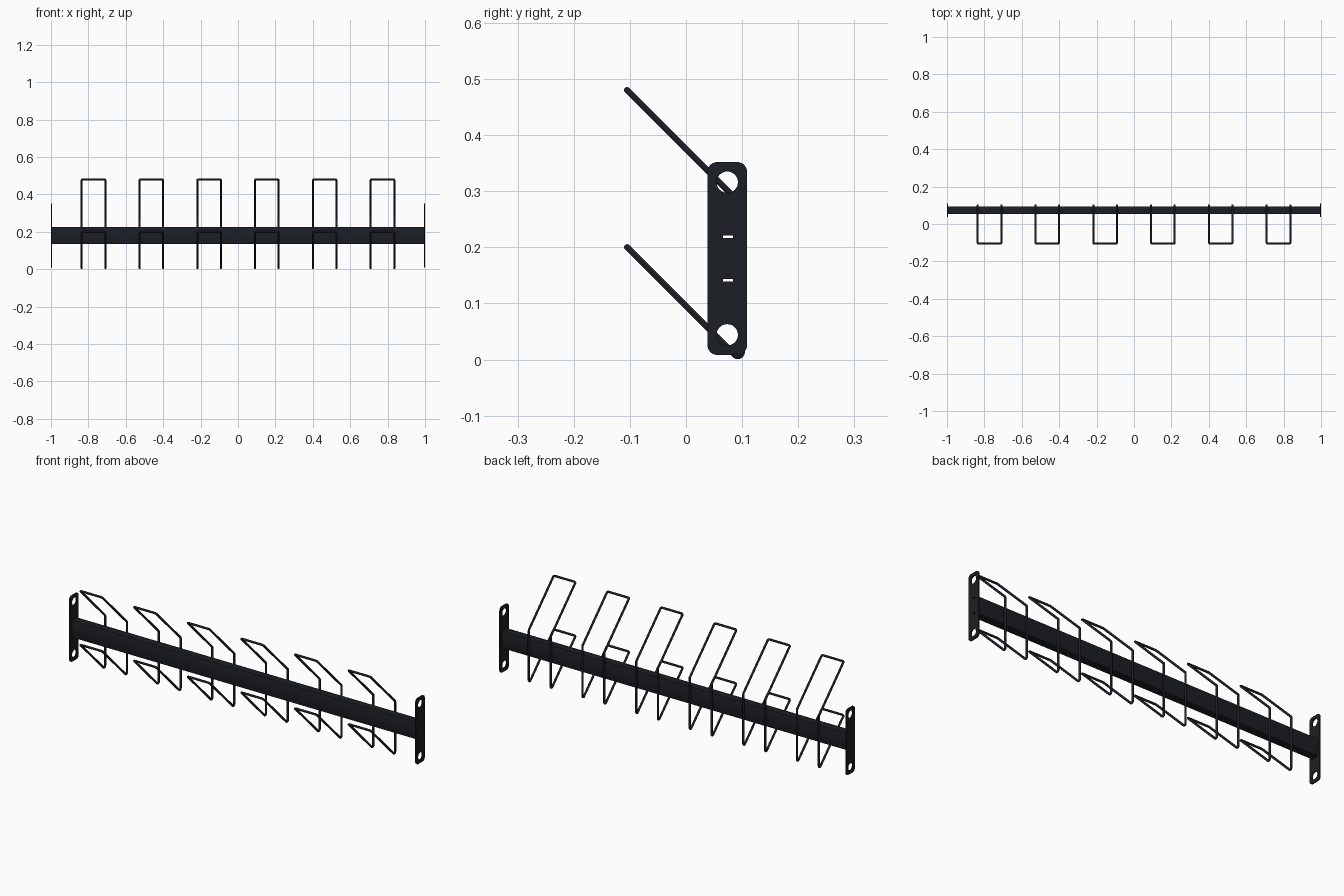
import bpy
from math import pi, sin, cos, tan
from mathutils import Vector

if "Cube" in bpy.data.objects:
    bpy.data.objects.remove(bpy.data.objects["Cube"])

MID_Y, MID_Z = 0.0735, 0.18      # centre of rail and end plates

mat = bpy.data.materials.new("black_steel")
mat.diffuse_color = (0.011, 0.013, 0.017, 1)
mat.use_nodes = True
mat.node_tree.nodes["Principled BSDF"].inputs["Base Color"].default_value = mat.diffuse_color


def add_spline(curve, points):
    s = curve.splines.new('POLY')
    s.points.add(len(points) - 1)
    for p, co in zip(s.points, points):
        p.co = (*co, 1)
    s.use_cyclic_u = True


def finish(name, curve, smooth_angle):
    ob = bpy.data.objects.new(name, curve)
    bpy.context.collection.objects.link(ob)
    bpy.ops.object.select_all(action='DESELECT')
    ob.select_set(True)
    bpy.context.view_layer.objects.active = ob
    bpy.ops.object.convert(target='MESH')
    ob = bpy.context.view_layer.objects.active
    ob.data.materials.clear()
    ob.data.materials.append(mat)
    bpy.ops.object.shade_smooth_by_angle(angle=smooth_angle)
    return ob


def rounded_rect(w, h, r, cx=0, cy=0, n=6):
    pts = []
    for k, (sx, sy) in enumerate([(1, 1), (-1, 1), (-1, -1), (1, -1)]):
        ox, oy = cx + sx * (w / 2 - r), cy + sy * (h / 2 - r)
        if r == 0:
            pts.append((ox, oy, 0))
            continue
        for i in range(n + 1):
            a = (k + i / n) * pi / 2
            pts.append((ox + r * cos(a), oy + r * sin(a), 0))
    return pts


def circle(r, cy, n=32):
    return [(r * cos(2 * pi * i / n), cy + r * sin(2 * pi * i / n), 0) for i in range(n)]


def profile(name, loops, x, half_depth):
    # Flat outline with holes in the YZ plane, extruded along x
    c = bpy.data.curves.new(name, 'CURVE')
    c.dimensions = '2D'
    c.fill_mode = 'BOTH'
    c.extrude = half_depth
    for loop in loops:
        add_spline(c, loop)
    ob = finish(name, c, pi / 6)
    ob.rotation_euler = (pi / 2, 0, pi / 2)
    ob.location = (x, MID_Y, MID_Z)


def fillet(corners, radius, n=6):
    # Round every corner of a closed 3D path
    out = []
    for i, p in enumerate(corners):
        a = (corners[i - 1] - p).normalized()
        b = (corners[(i + 1) % len(corners)] - p).normalized()
        half = a.angle(b) / 2
        centre = p + (a + b).normalized() * (radius / sin(half))
        v0 = (p + a * (radius / tan(half)) - centre).normalized()
        v1 = (p + b * (radius / tan(half)) - centre).normalized()
        for k in range(n + 1):
            out.append(centre + v0.slerp(v1, k / n) * radius)
    return out


# Hollow box rail
profile("rail", [rounded_rect(0.041, 0.09, 0.002, n=2), rounded_rect(0.035, 0.084, 0)], 0, 0.994)

# End plates with bolt holes and tab slots
for side, x in (("left", -0.997), ("right", 0.997)):
    loops = [rounded_rect(0.071, 0.344, 0.018)]
    for s in (-1, 1):
        loops.append(circle(0.019, s * 0.136))
        loops.append(rounded_rect(0.018, 0.0046, 0, 0.001, s * 0.039))
    profile("end_plate_" + side, loops, x, 0.003)

# Bent wire hooks welded behind the rail
side_path = [(-0.105, 0.480), (0.0995, 0.2755), (0.0995, -0.0045), (-0.105, 0.200)]
for i in range(6):
    cx = (i - 2.5) * 0.309
    corners = [Vector((cx - 0.063, y, z)) for y, z in side_path]
    corners += [Vector((cx + 0.063, y, z)) for y, z in reversed(side_path)]
    c = bpy.data.curves.new("wire_hook", 'CURVE')
    c.dimensions = '3D'
    c.bevel_depth = 0.0056
    c.bevel_resolution = 4
    add_spline(c, fillet(corners, 0.0074))
    finish("wire_hook_%d" % (i + 1), c, pi / 4)
